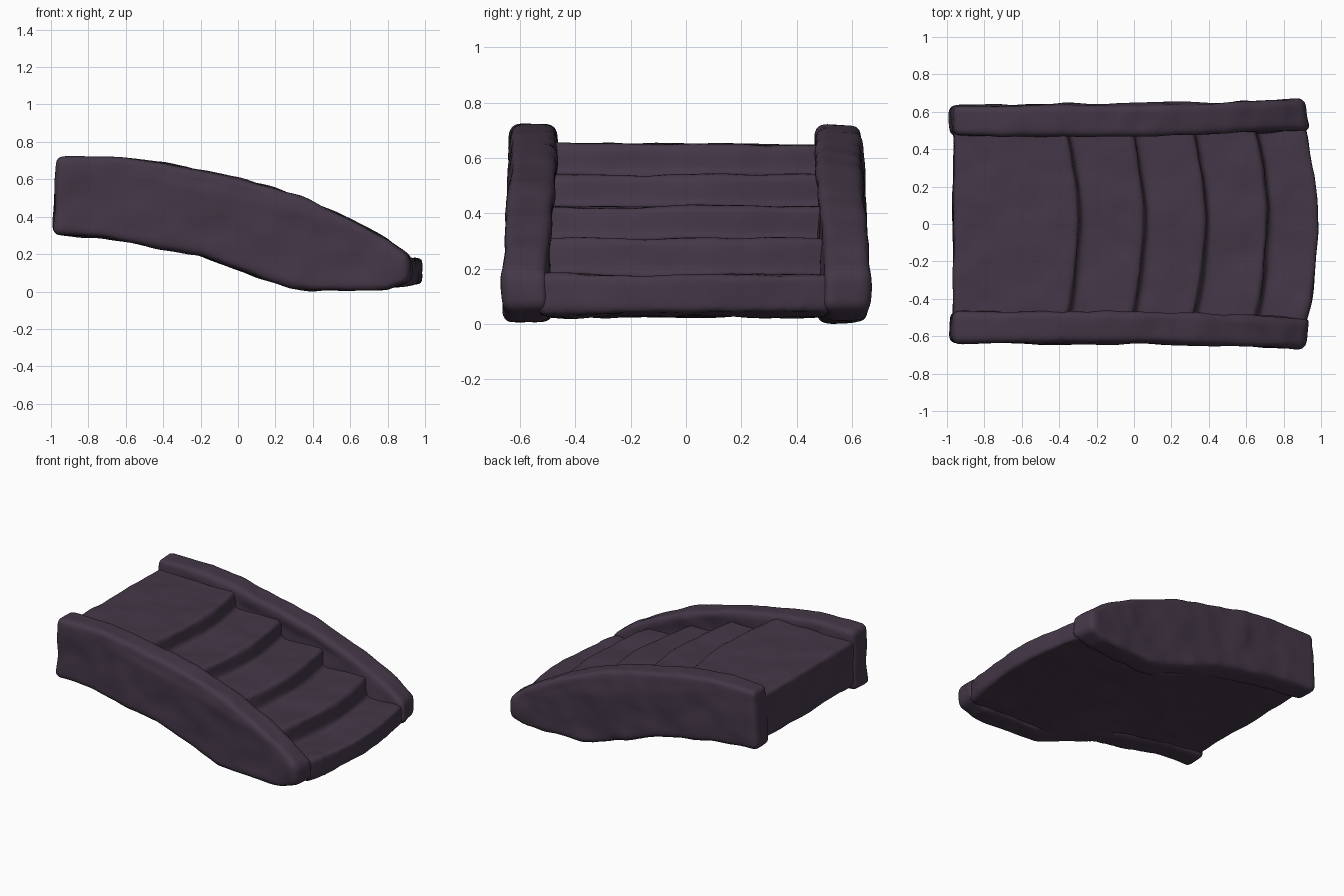
import bpy, bmesh, math
from mathutils import Vector, noise

if "Cube" in bpy.data.objects:
    bpy.data.objects.remove(bpy.data.objects["Cube"])

stone = bpy.data.materials.new("dark purple stone")
stone.diffuse_color = (0.058, 0.039, 0.064, 1)
stone.use_nodes = True
stone.node_tree.nodes["Principled BSDF"].inputs["Base Color"].default_value = stone.diffuse_color

# Arched outline shared by the walls (x, z)
TOP = [(-0.97, 0.72), (-0.8, 0.725), (-0.62, 0.72), (-0.4, 0.69), (-0.2, 0.65), (0, 0.61),
       (0.2, 0.555), (0.4, 0.48), (0.6, 0.39), (0.8, 0.28), (0.945, 0.19)]
BOTTOM = [(0.95, 0.05), (0.8, 0.012), (0.4, 0.005), (0.28, 0.02), (0.15, 0.06), (0, 0.12),
          (-0.2, 0.195), (-0.5, 0.25), (-0.75, 0.29), (-0.99, 0.305)]


def loft(name, rings, bevel, seed, rough):
    """Skin equal rings, round the edges, remesh and roughen like hewn stone."""
    bm = bmesh.new()
    vs = [[bm.verts.new(p) for p in r] for r in rings]
    n = len(rings[0])
    for a, b in zip(vs, vs[1:]):
        for i in range(n):
            j = (i + 1) % n
            bm.faces.new((a[i], a[j], b[j], b[i]))
    bm.faces.new(vs[0])
    bm.faces.new(vs[-1])
    bmesh.ops.recalc_face_normals(bm, faces=bm.faces)
    mesh = bpy.data.meshes.new(name)
    bm.to_mesh(mesh)
    bm.free()
    ob = bpy.data.objects.new(name, mesh)
    bpy.context.collection.objects.link(ob)
    m = ob.modifiers.new("round", 'BEVEL')
    m.width, m.segments, m.limit_method, m.angle_limit = bevel, 3, 'ANGLE', math.radians(40)
    m = ob.modifiers.new("remesh", 'REMESH')
    m.mode, m.voxel_size = 'VOXEL', 0.014
    m = ob.modifiers.new("soften", 'SMOOTH')
    m.factor, m.iterations = 0.5, 3
    deps = bpy.context.evaluated_depsgraph_get()
    baked = bpy.data.meshes.new_from_object(ob.evaluated_get(deps))
    ob.modifiers.clear()
    ob.data = baked
    baked.name = name
    normals = [v.normal.copy() for v in baked.vertices]
    for v, nrm in zip(baked.vertices, normals):
        p = v.co + Vector((seed, seed * 2, 0))
        d = noise.noise(p * 3.5) + 0.5 * noise.noise(p * 8) - 0.5 * max(0, noise.noise(p * 6) - 0.2)
        v.co += nrm * d * rough
        v.co.z = max(v.co.z, 0)
    baked.materials.clear()
    baked.materials.append(stone)
    for f in baked.polygons:
        f.use_smooth = True
        f.material_index = 0
    return ob


# Side walls, flaring a little at the foot
def wall(name, side, seed):
    flare = lambda x: 0.03 * max(0, min(1, (x - 0.2) / 0.6))
    outline = TOP + BOTTOM
    inner = [(x, side * (0.467 + flare(x)), z) for x, z in outline]
    outer = [(x - 0.035 * max(0, (x - 0.8) / 0.15), side * (0.637 + flare(x)), z)
             for x, z in outline]
    return loft(name, [inner, outer], 0.035, seed, 0.013)


wall("front_side_wall", -1, 3.1)
wall("back_side_wall", 1, 7.7)

# Flight of steps: (front edge x, tread z)
STEPS = [(-0.30, 0.65), (0.05, 0.54), (0.38, 0.425), (0.71, 0.31), (0.985, 0.18)]
profile = [(-0.965, 0.65)]
for i, (x, z) in enumerate(STEPS):
    profile.append((x, z))
    if i < 4:
        profile.append((x + 0.01, STEPS[i + 1][1] - 0.005))
profile += [(0.985, 0.04), (0.8, 0.025)] + [(x, z + 0.02) for x, z in BOTTOM[2:-1]]
profile.append((-0.965, 0.335))

rings = []
for k in range(-6, 7):
    t = k / 6
    # step fronts bow outwards in the middle
    rings.append([(x - 0.07 * t * t * max(0, min(1, (x + 0.9) / 0.5)), t * 0.53, z)
                  for x, z in profile])
loft("steps", rings, 0.02, 12.3, 0.011)
